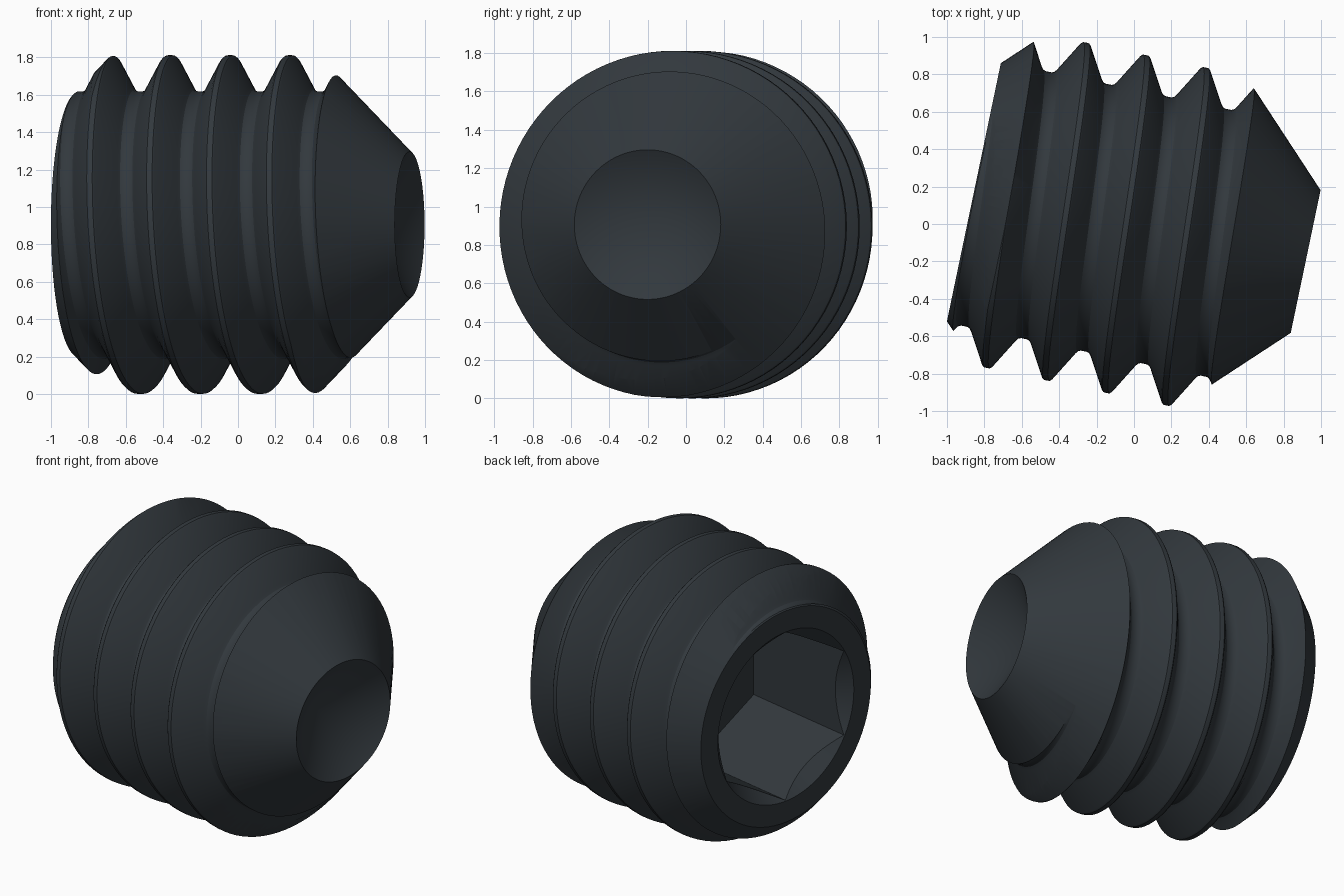
import bpy, bmesh
from math import pi, cos, sin, tan, radians

cube = bpy.data.objects.get("Cube")
if cube:
    bpy.data.objects.remove(cube)

SEG = 96
LENGTH = 1.812
PITCH = 0.327
APOTHEM = 0.485
CORNER = APOTHEM / cos(pi / 6)


def material(name, colour):
    mat = bpy.data.materials.new(name)
    mat.use_nodes = True
    mat.diffuse_color = colour
    mat.node_tree.nodes["Principled BSDF"].inputs["Base Color"].default_value = colour
    return mat


steel = material("dark steel", (0.032, 0.040, 0.047, 1))


def finish(name, bm):
    bmesh.ops.recalc_face_normals(bm, faces=bm.faces)
    mesh = bpy.data.meshes.new(name)
    bm.to_mesh(mesh)
    bm.free()
    mesh.materials.append(steel)
    ob = bpy.data.objects.new(name, mesh)
    bpy.context.collection.objects.link(ob)
    return ob


def point(bm, s, r, a):
    return bm.verts.new((s, r * cos(a), r * sin(a)))


def hex_radius(a):
    # distance to the hexagon wall, corners pointing up and down
    return APOTHEM / cos((a + pi / 6) % (pi / 3) - pi / 6)


def make_blank():
    # chamfered body with a hexagon socket at one end and a cup at the other
    bm = bmesh.new()
    floor = point(bm, 0.8, 0, 0)
    cup = point(bm, LENGTH - 0.225, 0, 0)
    columns = []
    for i in range(SEG):
        a = 2 * pi * i / SEG
        h = hex_radius(a)
        profile = [(0.8, h), (CORNER + 0.004 - h, h), (0, CORNER + 0.004), (0, 0.705),
                   (0.295, 1.0), (LENGTH - 0.61, 1.0), (LENGTH, 0.39)]
        columns.append([point(bm, s, r, a) for s, r in profile])
    for i, col in enumerate(columns):
        nxt = columns[(i + 1) % SEG]
        bm.faces.new((floor, col[0], nxt[0]))
        bm.faces.new((cup, col[-1], nxt[-1]))
        for j in range(len(col) - 1):
            bm.faces.new((col[j], col[j + 1], nxt[j + 1], nxt[j]))
    return finish("socket_blank", bm)


def make_thread():
    # one pitch of the thread section, swept as a right-handed helix
    half = [(0, 0.906), (0.015, 0.905), (0.024, 0.897), (0.116, 0.737),
            (0.130, 0.719), (0.147, 0.712)]
    section = half + [(PITCH - u, r) for u, r in reversed(half[1:])]
    rows = len(section)
    turns = 11
    bm = bmesh.new()
    columns = []
    for i in range(SEG):
        t = i / SEG
        columns.append([point(bm, 0.423 + PITCH * (k - 4 + t) + u, r, 2 * pi * t)
                        for k in range(turns) for u, r in section])
    for i, col in enumerate(columns):
        last = i == SEG - 1
        nxt = columns[0][rows:] if last else columns[i + 1]
        for j in range(len(nxt) - 1):
            bm.faces.new((col[j], col[j + 1], nxt[j + 1], nxt[j]))
    # close both helical ends
    start = point(bm, 0.423 - 3.5 * PITCH, 0, 0)
    end = point(bm, 0.423 + (turns - 4.5) * PITCH, 0, 0)
    last_col, first_col = columns[-1], columns[0]
    bm.faces.new((start, last_col[0], first_col[rows]))
    bm.faces.new((end, last_col[(turns - 1) * rows - 1], first_col[-1]))
    for e in [e for e in bm.edges if e.is_boundary
              and start not in e.verts and end not in e.verts]:
        apex = start if e.verts[0].co.x < 0.6 else end
        if not any(apex in f.verts for f in e.link_faces):
            bm.faces.new((apex, e.verts[0], e.verts[1]))
    return finish("threaded_set_screw", bm)


# trim the endless thread to the shape of the blank
screw = make_thread()
blank = make_blank()
trim = screw.modifiers.new("trim", "BOOLEAN")
trim.operation = "INTERSECT"
trim.solver = "EXACT"
trim.object = blank
bpy.ops.object.select_all(action="DESELECT")
screw.select_set(True)
bpy.context.view_layer.objects.active = screw
bpy.ops.object.modifier_apply(modifier=trim.name)
bpy.data.objects.remove(blank)
bpy.ops.object.shade_smooth_by_angle(angle=radians(28))

# lay the screw along its slightly turned axis
screw.location = (-0.856, 0.17, 0.906)
screw.rotation_euler = (0, 0, radians(-11.8))
